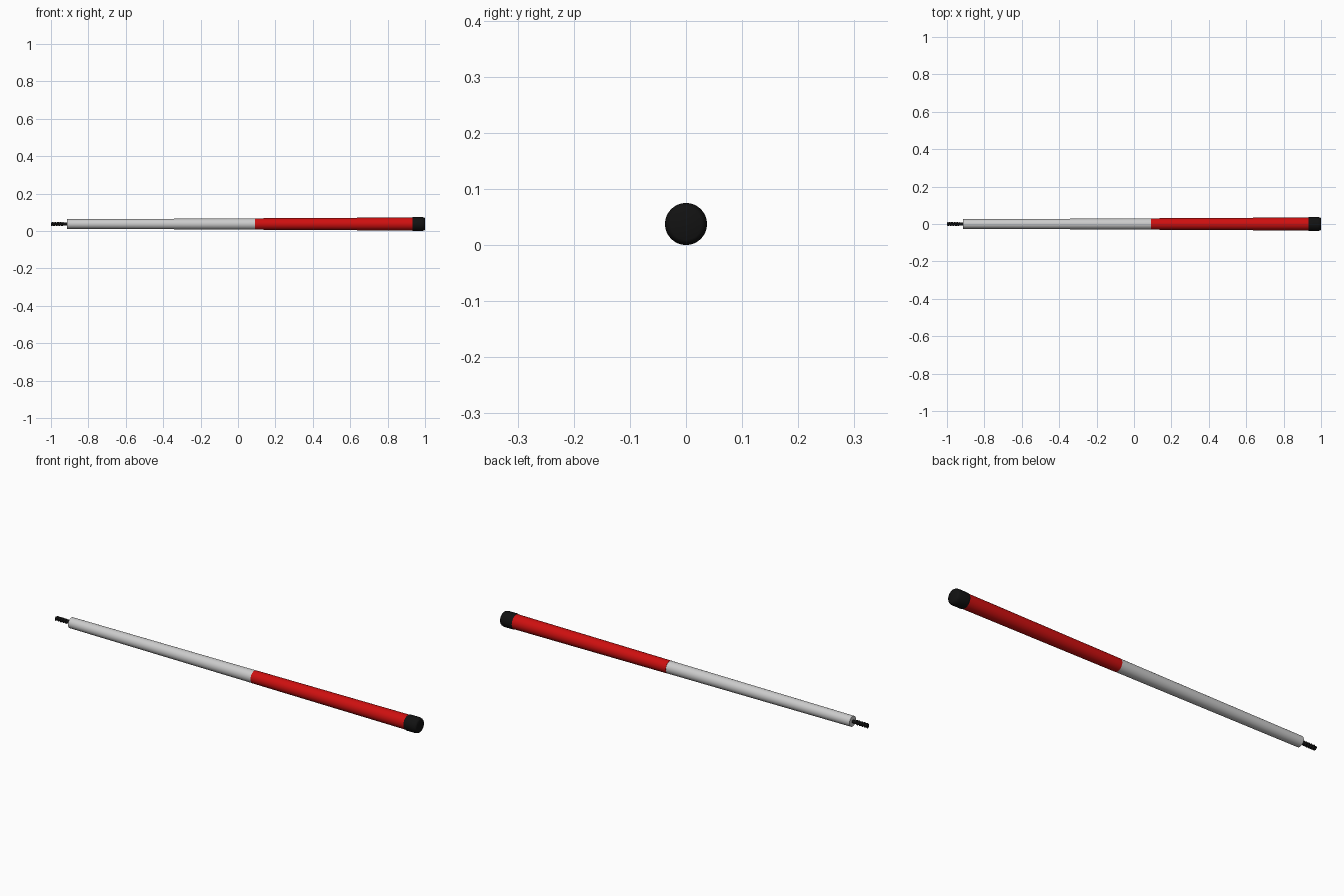
import bpy, bmesh, math

if "Cube" in bpy.data.objects:
    bpy.data.objects.remove(bpy.data.objects["Cube"])

AXIS_Z = 0.0375


def material(name, rgb):
    m = bpy.data.materials.new(name)
    m.diffuse_color = (*rgb, 1)
    m.use_nodes = True
    m.node_tree.nodes["Principled BSDF"].inputs["Base Color"].default_value = m.diffuse_color
    return m


def lathe(name, profile, mat=None, sides=32, twist=None):
    """Revolve (x, radius) points round the long axis; twist(x, angle) adds to the radius."""
    bm = bmesh.new()
    rings = []
    for x, r in profile:
        ring = []
        for i in range(sides):
            a = 2 * math.pi * i / sides
            rr = r + (twist(x, a) if twist else 0)
            ring.append(bm.verts.new((x, rr * math.cos(a), AXIS_Z + rr * math.sin(a))))
        rings.append(ring)
    for a, b in zip(rings, rings[1:]):
        for i in range(sides):
            j = (i + 1) % sides
            bm.faces.new((a[i], a[j], b[j], b[i]))
    bm.faces.new(rings[0])
    bm.faces.new(rings[-1])
    bmesh.ops.recalc_face_normals(bm, faces=bm.faces)
    me = bpy.data.meshes.new(name)
    bm.to_mesh(me)
    bm.free()
    ob = bpy.data.objects.new(name, me)
    bpy.context.collection.objects.link(ob)
    if mat:
        me.materials.append(mat)
    bpy.context.view_layer.objects.active = ob
    ob.select_set(True)
    bpy.ops.object.shade_smooth_by_angle(angle=math.radians(30))
    ob.select_set(False)
    return ob


red = material("red", (0.62, 0.005, 0.005))
black = material("black", (0.006, 0.006, 0.006))

# Pale tapered front half of the shaft
lathe("front_shaft", [(-0.915, 0.0255), (0.09, 0.0300)])

# Red tapered rear half
lathe("rear_sleeve", [(0.09, 0.0305), (0.932, 0.0350)], red)

# Rubber bumper with rounded edges
lathe("end_bumper", [(0.930, 0.0340), (0.934, 0.0362), (0.942, 0.0375), (0.984, 0.0375),
                     (0.993, 0.0355), (0.998, 0.0320), (1.0, 0.0280)], black)

# Threaded joint pin: a helical ridge that fades out at the plain shank
PITCH = 0.014


def thread(x, a):
    t = (x / PITCH + a / (2 * math.pi)) % 1
    fade = min(1, max(0, (-0.930 - x) / 0.006))
    return fade * 0.0045 * (1 - abs(2 * t - 1))


pin = [(-1 + 0.09 * k / 52, 0.0078) for k in range(53)]
pin[0] = (-1, 0.0060)
lathe("joint_pin", pin, black, sides=24, twist=thread)
